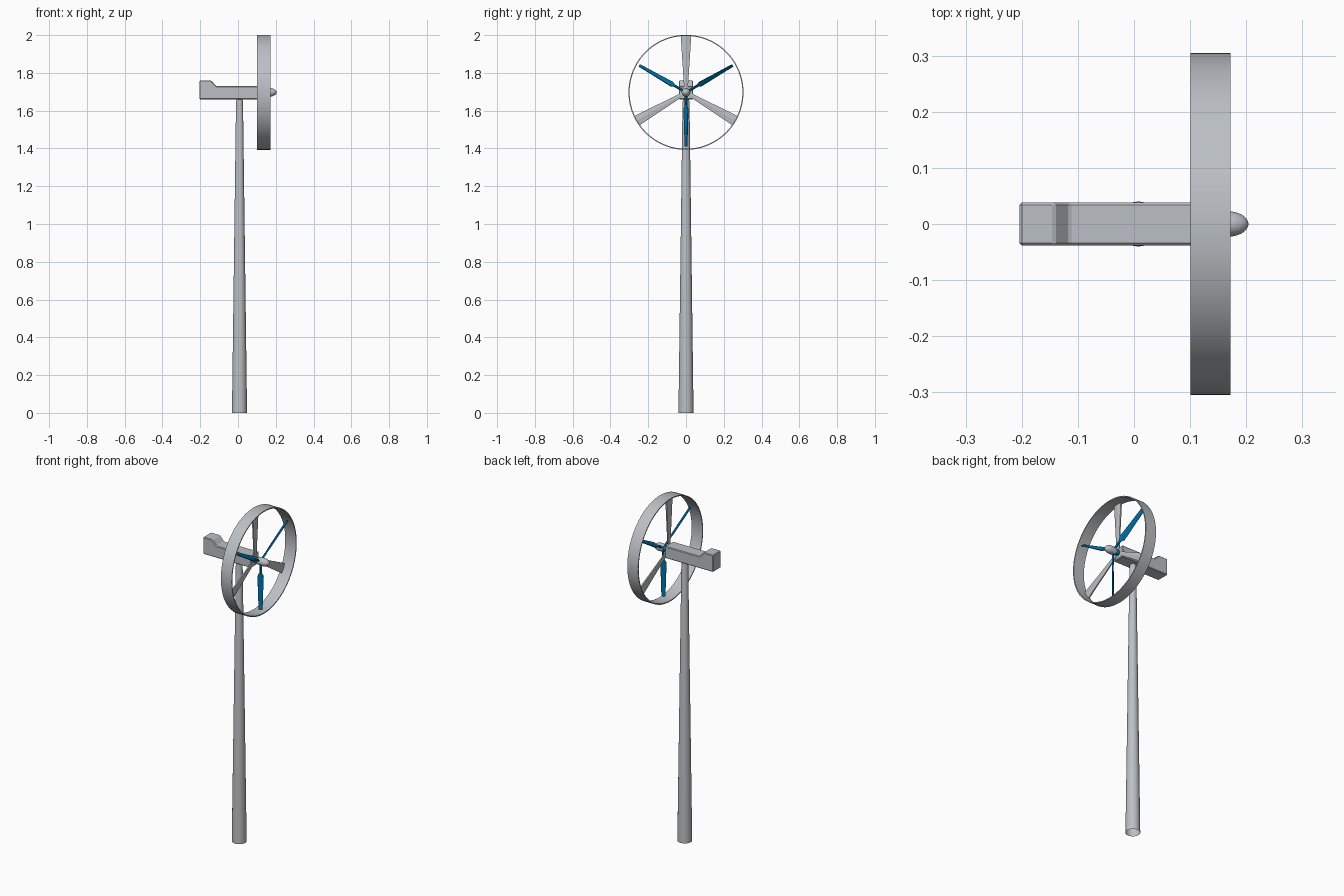
import bpy, bmesh, math
from mathutils import Vector

if "Cube" in bpy.data.objects:
    bpy.data.objects.remove(bpy.data.objects["Cube"])

HUB_Z = 1.697
RING_R = 0.3045


def material(name, rgb):
    m = bpy.data.materials.new(name)
    m.diffuse_color = (*rgb, 1)
    m.use_nodes = True
    m.node_tree.nodes["Principled BSDF"].inputs["Base Color"].default_value = m.diffuse_color
    return m


GREY = material("light grey", (0.50, 0.53, 0.56))
BLUE = material("blue", (0.0, 0.19, 0.45))


def finish(bm, name, mat, smooth=None, loc=(0, 0, 0)):
    bmesh.ops.remove_doubles(bm, verts=bm.verts, dist=1e-5)
    bmesh.ops.recalc_face_normals(bm, faces=bm.faces)
    me = bpy.data.meshes.new(name)
    bm.to_mesh(me)
    bm.free()
    ob = bpy.data.objects.new(name, me)
    ob.location = loc
    me.materials.append(mat)
    bpy.context.collection.objects.link(ob)
    if smooth:
        bpy.ops.object.select_all(action='DESELECT')
        ob.select_set(True)
        bpy.context.view_layer.objects.active = ob
        bpy.ops.object.shade_smooth_by_angle(angle=math.radians(smooth))
    return ob


def lathe(name, profile, axis, mat, loc, n=48, closed=False):
    """Spin (radius, height) points around the x or z axis."""
    bm = bmesh.new()
    vs = [bm.verts.new((r, 0, h) if axis == 'Z' else (h, r, 0)) for r, h in profile]
    pairs = list(zip(vs, vs[1:])) + ([(vs[-1], vs[0])] if closed else [])
    edges = [bm.edges.new(p) for p in pairs]
    ax = Vector((0, 0, 1)) if axis == 'Z' else Vector((1, 0, 0))
    bmesh.ops.spin(bm, geom=vs + edges, cent=(0, 0, 0), axis=ax,
                   angle=math.tau, steps=n, use_merge=True)
    return finish(bm, name, mat, 35, loc)


def vane(name, sections, angle, x, mat):
    """Loft (radius, chord, thickness, pitch) diamond-edged sections outward."""
    bm = bmesh.new()
    rad = Vector((0, math.cos(angle), math.sin(angle)))
    tan = Vector((0, -math.sin(angle), math.cos(angle)))
    fwd = Vector((1, 0, 0))
    loops = []
    for r, chord, thick, pitch in sections:
        p = math.radians(pitch)
        c = tan * math.cos(p) + fwd * math.sin(p)
        t = fwd * math.cos(p) - tan * math.sin(p)
        shape = [(-.5, -.3), (.0, -.5), (.5, -.3), (.5, .3), (.0, .5), (-.5, .3)]
        loops.append([bm.verts.new(rad * r + c * u * chord + t * v * thick)
                      for u, v in shape])
    for a, b in zip(loops, loops[1:]):
        for i in range(6):
            j = (i + 1) % 6
            bm.faces.new((a[i], a[j], b[j], b[i]))
    bm.faces.new(loops[0])
    bm.faces.new(loops[-1])
    return finish(bm, name, mat, None, (x, 0, HUB_Z))


# tapered tower, open at the foot
lathe("tower", [(0.040, 0), (0.0185, 1.645), (0.015, 1.665)], 'Z', GREY, (0.008, 0, 0), 32)

# nacelle with raised tail, extruded side profile
bm = bmesh.new()
side = [(-0.204, 1.66), (0.112, 1.66), (0.112, 1.73), (-0.115, 1.73),
        (-0.142, 1.76), (-0.204, 1.76)]
face = bm.faces.new([bm.verts.new((x, -0.038, z)) for x, z in side])
ext = bmesh.ops.extrude_face_region(bm, geom=[face])["geom"]
bmesh.ops.translate(bm, vec=(0, 0.076, 0),
                    verts=[v for v in ext if isinstance(v, bmesh.types.BMVert)])
nacelle = finish(bm, "nacelle", GREY)
bev = nacelle.modifiers.new("chamfer", 'BEVEL')
bev.width = 0.004
bev.segments = 1

# shroud ring
lathe("shroud_ring", [(RING_R, 0.101), (RING_R, 0.172), (RING_R - 0.006, 0.172),
                      (RING_R - 0.006, 0.101)], 'X', GREY, (0, 0, HUB_Z), 96, True)

# rotor shaft and rounded nose
lathe("rotor_shaft", [(0.016, 0.105), (0.016, 0.142)], 'X', BLUE, (0, 0, HUB_Z), 24)
nose = [(0, 0.138), (0.022, 0.138), (0.023, 0.165)]
nose += [(0.023 * math.cos(a), 0.165 + 0.039 * math.sin(a))
         for a in (math.pi / 2 * i / 8 for i in range(1, 8))] + [(0, 0.204)]
lathe("nose_cone", nose, 'X', GREY, (0, 0, HUB_Z), 32)

# three stator struts and three rotor blades
for i in range(3):
    turn = i * math.tau / 3
    vane(f"ring_strut_{i + 1}", [(0.020, 0.020, 0.010, 0), (0.302, 0.056, 0.014, 0)],
         math.pi / 2 + turn, 0.112, GREY)
    vane(f"rotor_blade_{i + 1}",
         [(0.012, 0.012, 0.012, 45), (0.070, 0.013, 0.010, 45), (0.088, 0.034, 0.009, 45),
          (0.180, 0.028, 0.008, 52), (0.286, 0.022, 0.007, 58)],
         math.pi / 6 + turn, 0.148, BLUE)
